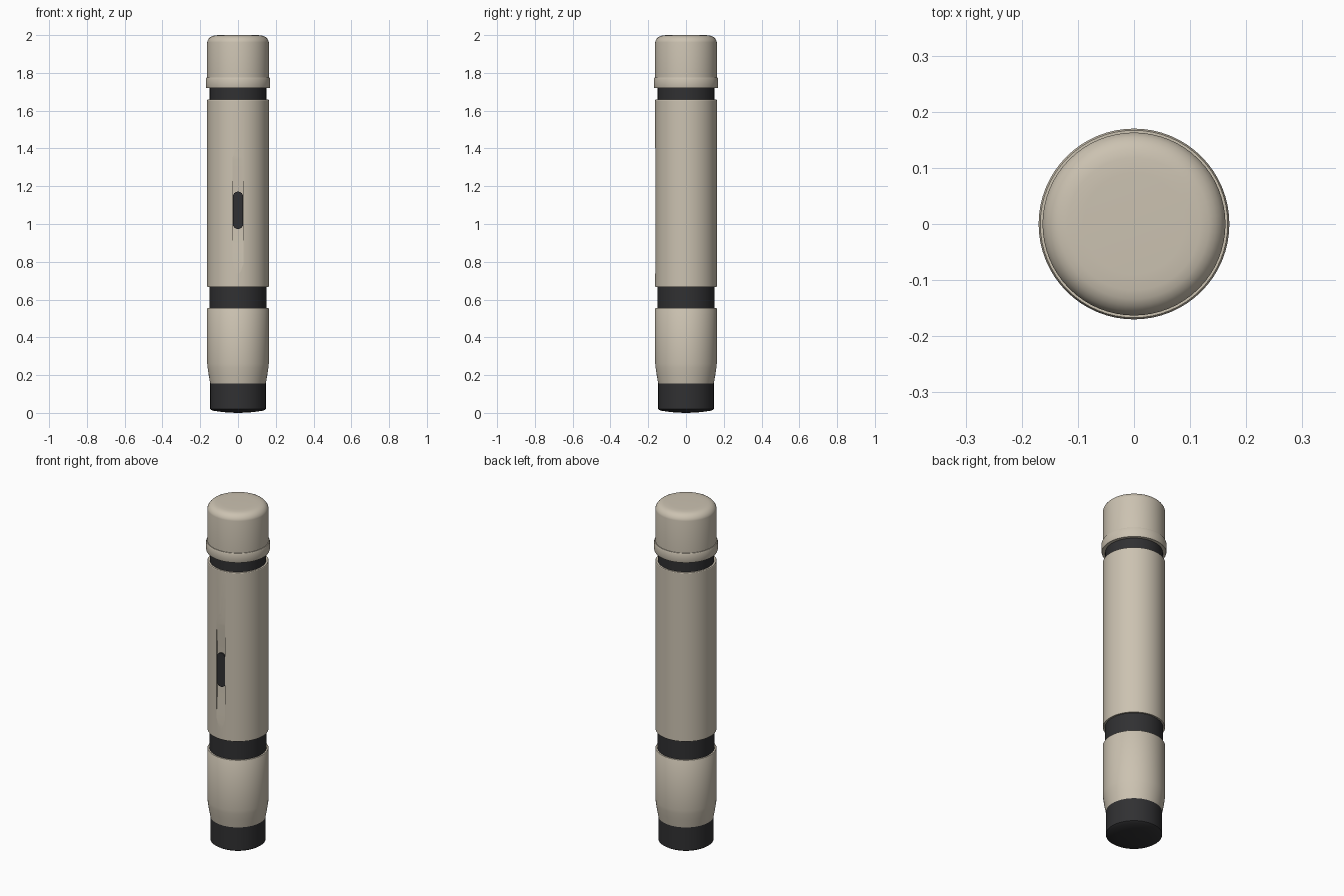
import bpy, bmesh, math

if "Cube" in bpy.data.objects:
    bpy.data.objects.remove(bpy.data.objects["Cube"])

def material(name, color):
    m = bpy.data.materials.new(name)
    m.diffuse_color = (*color, 1)
    m.use_nodes = True
    m.node_tree.nodes["Principled BSDF"].inputs["Base Color"].default_value = m.diffuse_color
    return m

beige = material("beige", (0.60, 0.54, 0.44))
dark = material("dark", (0.03, 0.03, 0.032))

def finish(name, bm, mat):
    bmesh.ops.recalc_face_normals(bm, faces=bm.faces)
    me = bpy.data.meshes.new(name)
    bm.to_mesh(me)
    bm.free()
    ob = bpy.data.objects.new(name, me)
    bpy.context.collection.objects.link(ob)
    me.materials.append(mat)
    return ob

def smooth(ob, angle=35):
    bpy.ops.object.select_all(action='DESELECT')
    ob.select_set(True)
    bpy.context.view_layer.objects.active = ob
    bpy.ops.object.shade_smooth_by_angle(angle=math.radians(angle))

def lathe(name, profile, mat, n=64):
    """Spin (radius, z) points around z; the ends are closed."""
    bm = bmesh.new()
    rings = [[bm.verts.new((r * math.cos(2 * math.pi * i / n),
                            r * math.sin(2 * math.pi * i / n), z))
              for i in range(n)] for r, z in profile]
    for a, b in zip(rings, rings[1:]):
        for i in range(n):
            j = (i + 1) % n
            bm.faces.new((a[i], a[j], b[j], b[i]))
    bm.faces.new(rings[0])
    bm.faces.new(rings[-1])
    ob = finish(name, bm, mat)
    smooth(ob)
    return ob

def prism(name, outline, direction, mat):
    """Extrude a closed outline along a direction."""
    bm = bmesh.new()
    f = bm.faces.new([bm.verts.new(p) for p in outline])
    ext = bmesh.ops.extrude_face_region(bm, geom=[f])
    moved = [v for v in ext["geom"] if isinstance(v, bmesh.types.BMVert)]
    bmesh.ops.translate(bm, verts=moved, vec=direction)
    return finish(name, bm, mat)

# Dark foot with a slightly bulged underside
lathe("foot", [(0.01, 0), (0.08, 0.004), (0.135, 0.012), (0.147, 0.02), (0.147, 0.155)], dark)

# Lower grip, tapering into the foot
lathe("lower_grip", [(0.147, 0.155), (0.156, 0.205), (0.161, 0.24), (0.163, 0.26),
                     (0.163, 0.553), (0.161, 0.556)], beige)

# Dark bands in the recesses
lathe("lower_band", [(0.152, 0.553), (0.152, 0.668)], dark)
lathe("upper_band", [(0.150, 1.655), (0.150, 1.722)], dark)

# Main barrel
barrel = lathe("barrel", [(0.161, 0.666), (0.163, 0.669), (0.163, 1.655), (0.161, 1.658)], beige)

# Shallow thumb scoop on the front, deepest at the button
scoop = []
for i in range(25):
    t = -1 + i / 12
    scoop.append((-0.028, -0.164 + 0.018 * (0.5 + 0.5 * math.cos(math.pi * t)), 1.07 + 0.40 * t))
scoop += [(-0.028, -0.20, 1.47), (-0.028, -0.20, 0.67)]
cutter = prism("scoop_cutter", scoop, (0.056, 0, 0), beige)
cutter.hide_render = True
cutter.hide_set(True)
cut = barrel.modifiers.new("scoop", 'BOOLEAN')
cut.object = cutter
cut.solver = 'EXACT'
bpy.context.view_layer.objects.active = barrel
bpy.ops.object.modifier_apply(modifier=cut.name)
bpy.data.objects.remove(cutter)
smooth(barrel, 25)

# Pill-shaped button
pill = []
for cz, start in ((1.144, 0), (1.001, math.pi)):
    for i in range(13):
        a = start + math.pi * i / 12
        pill.append((0.0275 * math.cos(a), -0.158, cz + 0.0275 * math.sin(a)))
smooth(prism("button", pill, (0, 0.03, 0), dark))

# Collar ring under the cap
lathe("cap_ring", [(0.160, 1.720), (0.168, 1.720), (0.170, 1.726), (0.170, 1.768), (0.167, 1.775),
                   (0.160, 1.775)], beige)

# Cap with a rounded shoulder
lathe("cap", [(0.163, 1.770), (0.163, 1.962), (0.161, 1.971), (0.155, 1.981), (0.146, 1.990),
              (0.134, 1.996), (0.118, 1.999), (0.09, 2.0)], beige)
